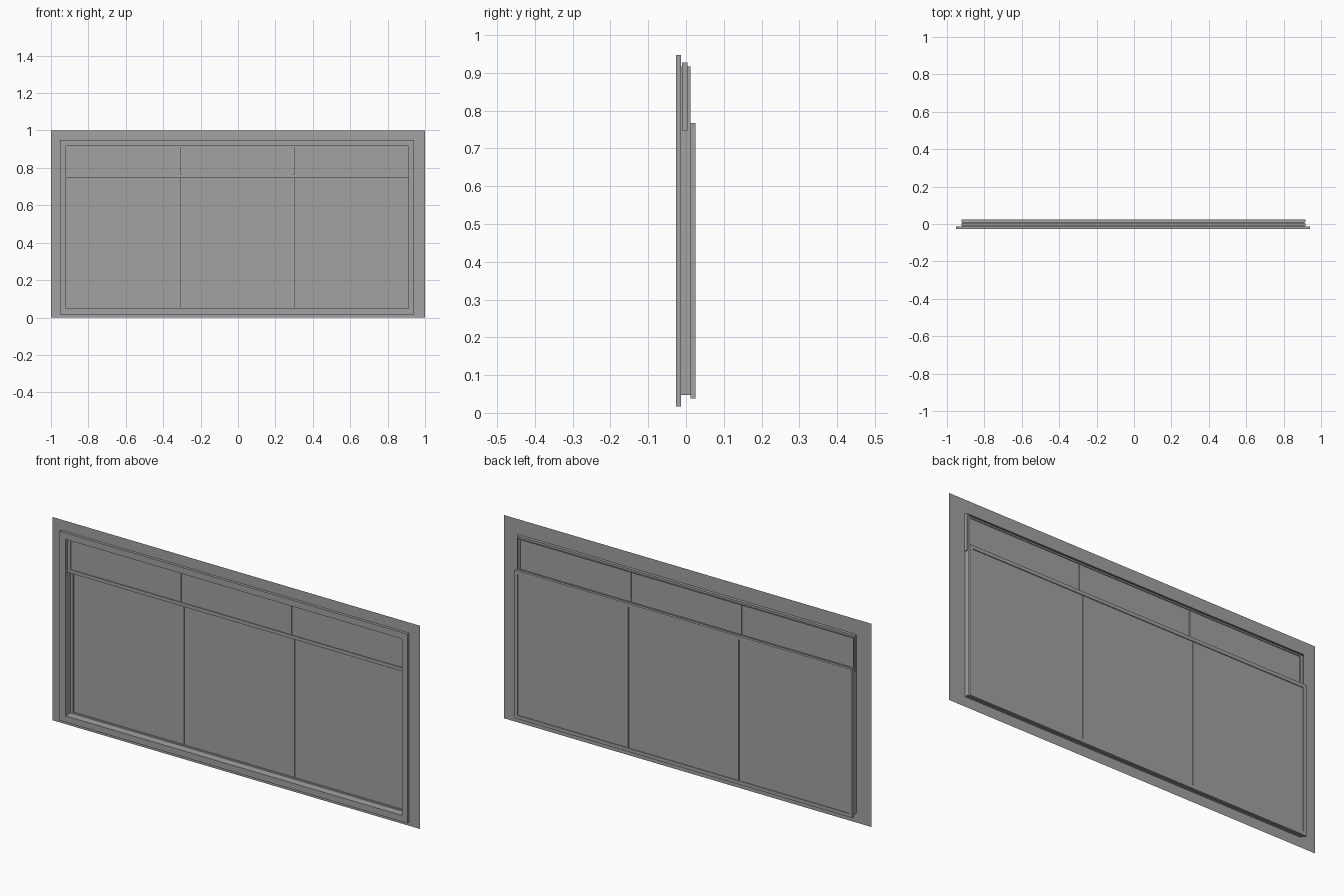
import bpy, bmesh

cube = bpy.data.objects.get("Cube")
if cube:
    bpy.data.objects.remove(cube, do_unlink=True)

grey = bpy.data.materials.new("plain_grey")
grey.use_nodes = True
grey.diffuse_color = (0.36, 0.36, 0.36, 1)
grey.node_tree.nodes["Principled BSDF"].inputs["Base Color"].default_value = grey.diffuse_color


def finish(name, bm):
    mesh = bpy.data.meshes.new(name)
    bm.to_mesh(mesh)
    bm.free()
    mesh.materials.append(grey)
    obj = bpy.data.objects.new(name, mesh)
    bpy.context.collection.objects.link(obj)
    return obj


def loop(bm, rect, y):
    x0, x1, z0, z1 = rect
    return [bm.verts.new((x, y, z)) for x, z in ((x0, z0), (x1, z0), (x1, z1), (x0, z1))]


def band(bm, a, b):
    # Four quads joining two rectangular loops
    for i in range(4):
        j = (i + 1) % 4
        bm.faces.new((a[i], a[j], b[j], b[i]))


def grow(rect, d):
    x0, x1, z0, z1 = rect
    return (x0 - d, x1 + d, z0 - d, z1 + d)


def ring(name, outer, inner, y0, y1):
    # Solid rectangular frame
    bm = bmesh.new()
    loops = [loop(bm, r, y) for r, y in ((outer, y0), (inner, y0), (inner, y1), (outer, y1))]
    for i in range(4):
        band(bm, loops[i], loops[(i + 1) % 4])
    bmesh.ops.recalc_face_normals(bm, faces=bm.faces)
    return finish(name, bm)


def box(name, rect, y0, y1):
    bm = bmesh.new()
    a, b = loop(bm, rect, y0), loop(bm, rect, y1)
    band(bm, a, b)
    bm.faces.new(a)
    bm.faces.new(b)
    bmesh.ops.recalc_face_normals(bm, faces=bm.faces)
    return finish(name, bm)


def window(name, rect, y0, y1, rail=0.017, gap=0.003, recess=0.004):
    # Rail frame holding three recessed panes with narrow gaps
    inner = grow(rect, -rail)
    ring(name + "_rails", rect, inner, y0, y1)
    x0, x1, z0, z1 = inner
    step = (x1 - x0) / 3
    for i in range(3):
        left = x0 + i * step + (gap / 2 if i > 0 else 0)
        right = x0 + (i + 1) * step - (gap / 2 if i < 2 else 0)
        box(f"{name}_pane_{i + 1}", (left, right, z0, z1), y0 + recess, y1 - recess)


opening = (-0.92, 0.912, 0.048, 0.917)
WALL_Y, JAMB_Y = -0.013, 0.012

# Thin wall sheet around the opening
bm = bmesh.new()
band(bm, loop(bm, (-1, 1, 0, 1), WALL_Y), loop(bm, opening, WALL_Y))
finish("wall", bm)

# Thin lining running back from the wall
bm = bmesh.new()
band(bm, loop(bm, opening, WALL_Y), loop(bm, opening, JAMB_Y))
finish("opening_lining", bm)

# Trim on the front of the wall
ring("front_trim", (-0.952, 0.94, 0.017, 0.948), opening, -0.0265, WALL_Y)

# Upper and lower window rows
window("upper_window", (-0.922, 0.917, 0.748, 0.927), -0.0105, 0.004)
window("lower_window", (-0.922, 0.917, 0.038, 0.767), 0.0115, 0.025)
